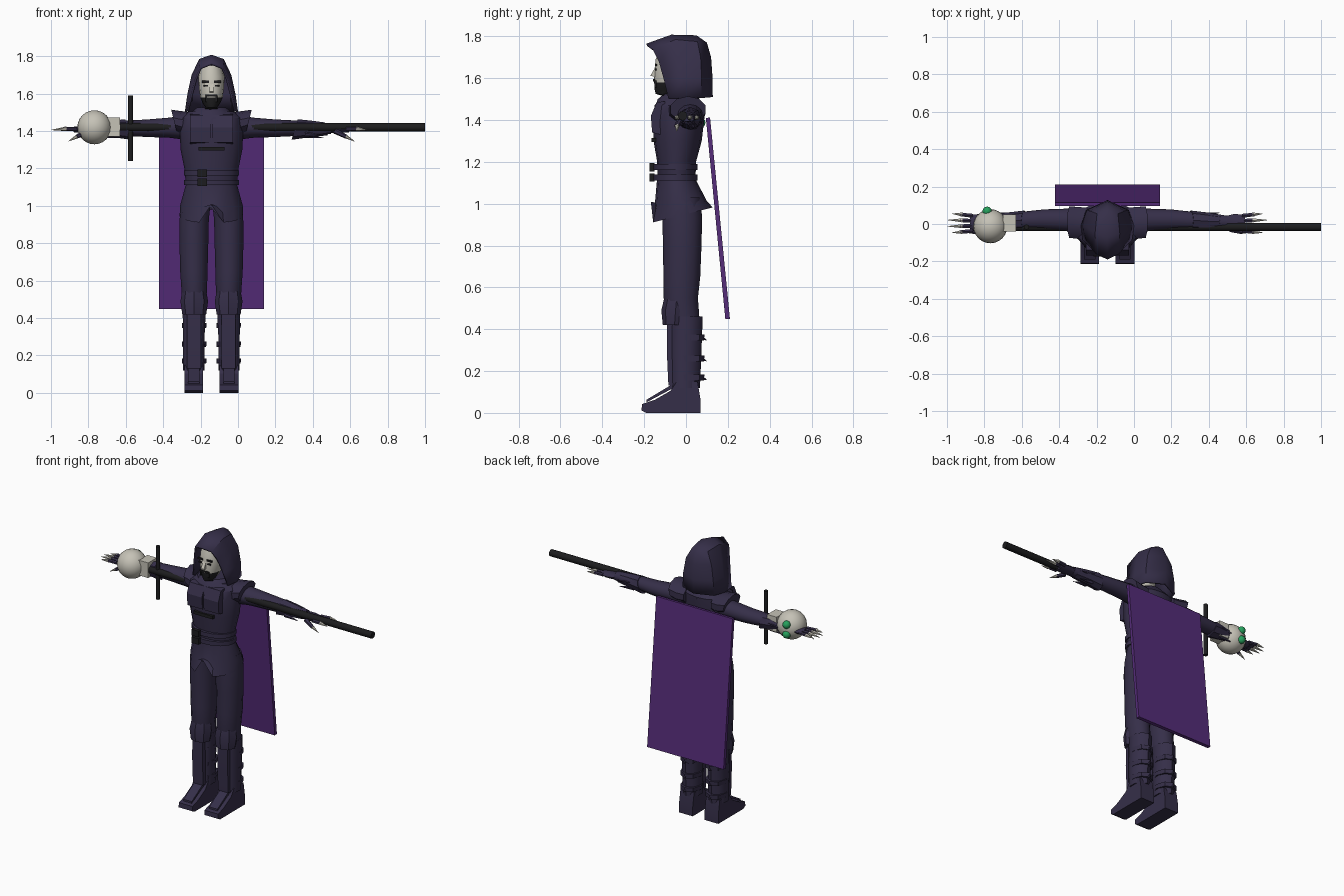
import bpy, bmesh, math
from mathutils import Vector

cube = bpy.data.objects.get("Cube")
if cube:
    bpy.data.objects.remove(cube, do_unlink=True)

CENTRE = -0.142  # x of the figure's own mirror plane


def material(name, colour):
    mat = bpy.data.materials.new(name)
    mat.use_nodes = True
    rgba = (*colour, 1)
    mat.diffuse_color = rgba
    mat.node_tree.nodes["Principled BSDF"].inputs["Base Color"].default_value = rgba
    return mat


cloth = material("dark_violet_cloth", (0.036, 0.028, 0.066))
purple = material("purple_cape", (0.09, 0.025, 0.19))
black = material("black", (0.012, 0.012, 0.013))
bone = material("pale_bone", (0.56, 0.54, 0.47))
green = material("green_gem", (0.02, 0.36, 0.11))


def finish(name, bm, mats, mirror=False, angle=38, thickness=0):
    """Turn a bmesh into an object whose origin lies on the mirror plane."""
    bmesh.ops.recalc_face_normals(bm, faces=bm.faces)
    mesh = bpy.data.meshes.new(name)
    bm.to_mesh(mesh)
    bm.free()
    for mat in mats if isinstance(mats, list) else [mats]:
        mesh.materials.append(mat)
    mesh.shade_smooth()
    mesh.set_sharp_from_angle(angle=math.radians(angle))
    obj = bpy.data.objects.new(name, mesh)
    obj.location.x = CENTRE
    bpy.context.collection.objects.link(obj)
    if mirror:
        obj.modifiers.new("Mirror", "MIRROR").use_clip = True
    if thickness:
        solid = obj.modifiers.new("Thickness", "SOLIDIFY")
        solid.thickness = thickness
    return obj


def loft(name, rings, mats, axis="Z", sides=14, mirror=False, rule=None, edit=None):
    """Skin ellipses given as (position, centre u, centre v, radius u, radius v, tilt)."""
    bm = bmesh.new()
    loops = []
    for pos, cu, cv, ru, rv, *tilt in rings:
        loop = []
        for i in range(sides):
            a = math.tau * i / sides - math.pi / 2
            u, v = ru * math.cos(a), rv * math.sin(a)
            p = pos + (tilt[0] * v if tilt else 0)
            co = (cu + u, cv + v, p) if axis == "Z" else (p, cu + u, cv + v)
            loop.append(bm.verts.new(co))
        loops.append(loop)
    for low, high in zip(loops, loops[1:]):
        for i in range(sides):
            j = (i + 1) % sides
            bm.faces.new((low[i], low[j], high[j], high[i]))
    bm.faces.new(loops[0])
    bm.faces.new(loops[-1])
    if edit:
        edit(loops)
    if rule:
        for face in bm.faces:
            face.material_index = rule(face.calc_center_median())
    return finish(name, bm, mats, mirror)


def prism(name, outline, x, width, mats, mirror=False, taper=1):
    """Extrude a side outline of (y, z) points across x."""
    bm = bmesh.new()
    ends = [[bm.verts.new((x + s * width / 2, y, z)) for y, z in outline] for s in (-1, 1)]
    for end in ends:
        bm.faces.new(end)
    n = len(outline)
    for i in range(n):
        j = (i + 1) % n
        bm.faces.new((ends[0][i], ends[0][j], ends[1][j], ends[1][i]))
    return finish(name, bm, mats, mirror, angle=25)


def rod(name, start, end, r1, r2, mat, sides=10, mirror=False):
    a, b = Vector(start), Vector(end)
    bm = bmesh.new()
    bmesh.ops.create_cone(bm, cap_ends=True, segments=sides, radius1=r1, radius2=r2, depth=(b - a).length)
    turn = (b - a).to_track_quat("Z", "Y").to_matrix().to_4x4()
    turn.translation = (a + b) / 2
    bm.transform(turn)
    return finish(name, bm, mat, mirror)


def ball(name, centre, radius, mat, segments=24):
    bm = bmesh.new()
    bmesh.ops.create_uvsphere(bm, u_segments=segments, v_segments=segments // 2, radius=radius)
    bmesh.ops.translate(bm, verts=bm.verts, vec=centre)
    return finish(name, bm, mat)


def box_outline(y0, y1, z0, z1):
    return [(y0, z0), (y1, z0), (y1, z1), (y0, z1)]


# Torso and tunic skirt with a notch cut in the front hem
loft("torso", [(1.02, 0, -.03, .14, .09), (1.1, 0, -.045, .135, .09), (1.2, 0, -.045, .145, .093),
               (1.3, 0, -.04, .165, .115), (1.4, 0, -.035, .17, .122), (1.47, 0, -.03, .165, .12),
               (1.505, 0, -.03, .12, .09)], cloth, sides=16)


def notch(loops):
    loops[0][0].co.z += .1


loft("tunic_skirt", [(.945, 0, -.02, .17, .148, .25), (1.0, 0, -.025, .168, .125, .1),
                     (1.11, 0, -.045, .138, .094)], cloth, sides=16, edit=notch)

# Belts, buckle, chest strap and chest panels
for height in (1.125, 1.175):
    loft("belt", [(height - .014, 0, -.05, .147, .106), (height + .014, 0, -.05, .147, .106)], cloth, sides=16)
    prism("belt_buckle", box_outline(-.175, -.15, height - .02, height + .02), -.05, .05, black)
prism("chest_strap", box_outline(-.165, -.13, 1.295, 1.315), 0, .14, black)
prism("chest_panel", [(-.12, 1.33), (-.162, 1.34), (-.168, 1.42), (-.14, 1.485), (-.1, 1.49)],
      .06, .11, cloth, mirror=True)
loft("collar", [(1.46, 0, -.03, .15, .12), (1.5, 0, -.035, .11, .1), (1.525, 0, -.03, .08, .075)], cloth)

# Flared shoulder guards and arms
loft("shoulder_guard", [(.1, .0, 1.44, .09, .06), (.15, .005, 1.44, .09, .065),
                        (.2, .01, 1.452, .088, .062, .25)], cloth, "X", 10, True)
loft("arm", [(.12, .015, 1.42, .07, .07), (.22, .022, 1.418, .06, .054), (.34, .024, 1.415, .054, .047),
             (.44, .02, 1.415, .047, .042), (.55, .015, 1.415, .043, .037), (.64, .01, 1.412, .034, .028)],
     cloth, "X", 12, True)
loft("bracer", [(.445, .02, 1.408, .052, .055, .3), (.53, .015, 1.412, .047, .044),
                (.61, .012, 1.412, .037, .035, -.3)], cloth, "X", 8, True)
for y, z in ((.06, 1.42), (.04, 1.375), (-.025, 1.385)):
    rod("bracer_spike", (.5, y * .8, z), (.6, y, z - .012), .014, .001, cloth, 5, True)

# Hands with clawed fingers
loft("palm", [(.62, .01, 1.412, .03, .024), (.68, .008, 1.41, .046, .02), (.735, .006, 1.408, .042, .015)],
     cloth, "X", 8, True)
for i in range(4):
    y = .044 - .027 * i
    reach = .83 + .025 * (i in (1, 2))
    rod("finger", (.72, y, 1.41), (.785, y * 1.15, 1.412), .012, .011, cloth, 6, True)
    rod("claw", (.775, y * 1.15, 1.412), (reach, y * 1.25, 1.406), .0125, .001, bone, 6, True)
rod("thumb", (.66, -.03, 1.4), (.72, -.045, 1.37), .015, .011, cloth, 6, True)
rod("thumb_claw", (.715, -.043, 1.373), (.765, -.045, 1.345), .011, .001, bone, 6, True)

# Legs, knee guards, shin plates, straps and shoes
LEG = .092
loft("trouser_leg", [(.44, LEG, -.01, .062, .075), (.55, LEG, -.025, .07, .082), (.65, LEG + .002, -.02, .075, .088),
                     (.8, LEG + .002, -.018, .079, .092), (.93, LEG, -.018, .08, .095),
                     (1.03, LEG - .012, -.02, .08, .09)], cloth, mirror=True)
loft("boot_shaft", [(.12, LEG + .002, -.005, .06, .072), (.3, LEG + .002, -.004, .06, .078),
                    (.46, LEG, 0, .066, .08)], cloth, sides=10, mirror=True)
loft("knee_guard", [(.42, LEG, -.055, .064, .056), (.49, LEG, -.05, .074, .068), (.545, LEG, -.045, .064, .06)],
     cloth, sides=8, mirror=True)
prism("shin_plate", [(-.05, .13), (-.084, .13), (-.092, .3), (-.09, .42), (-.05, .43)], LEG, .075, cloth, True)
for height in (.17, .26, .36):
    loft("boot_strap", [(height - .014, LEG, .008, .064, .078), (height + .014, LEG, .008, .066, .08)],
         cloth, sides=8, mirror=True)
    rod("strap_spike", (LEG, .07, height), (LEG, .098, height - .012), .012, .002, cloth, 5, True)
prism("shoe", [(.07, 0), (.07, .06), (.055, .15), (-.045, .15), (-.075, .105), (-.15, .062),
               (-.21, .042), (-.213, .012), (-.19, 0)], LEG + .002, .1, cloth, True)
prism("instep_plate", [(-.04, .13), (-.06, .14), (-.19, .062), (-.19, .05)], LEG + .002, .06, cloth, True)

# Head with a dark beard around the jaw
def beard_rule(c):
    return 1 if 1.515 < c.z < 1.572 and c.y < -.07 else 0


loft("head", [(1.47, 0, -.04, .06, .055), (1.515, 0, -.05, .055, .06), (1.525, 0, -.095, .03, .05),
              (1.55, 0, -.085, .048, .066), (1.58, 0, -.075, .06, .077), (1.63, 0, -.07, .067, .082),
              (1.69, 0, -.06, .07, .085), (1.75, 0, -.05, .056, .07)], [bone, black], sides=16, rule=beard_rule)
prism("nose", [(-.13, 1.66), (-.146, 1.655), (-.17, 1.612), (-.13, 1.6)], 0, .022, bone)
prism("moustache", box_outline(-.157, -.148, 1.584, 1.595), 0, .062, black)
prism("mouth_corner", box_outline(-.15, -.141, 1.555, 1.59), .028, .01, black, True)
prism("eyebrow", box_outline(-.148, -.139, 1.658, 1.669), .032, .038, black, True)
prism("eye", box_outline(-.149, -.14, 1.637, 1.646), .031, .024, black, True)

# Hood: half arches from the face opening to a ridge at the back
arches = [
    [(.132, -.085, 1.505), (.112, -.105, 1.59), (.088, -.13, 1.68), (.062, -.16, 1.74), (0, -.19, 1.765)],
    [(.142, -.01, 1.505), (.128, -.01, 1.6), (.106, -.02, 1.7), (.066, -.05, 1.785), (0, -.07, 1.808)],
    [(.115, .075, 1.505), (.11, .075, 1.6), (.094, .07, 1.7), (.056, .055, 1.775), (0, .05, 1.805)],
    [(0, .128, 1.51), (0, .127, 1.6), (0, .12, 1.7), (0, .1, 1.77), (0, .05, 1.805)],
]
bm = bmesh.new()
grid = [[bm.verts.new(p) for p in arch] for arch in arches]
for front, back in zip(grid, grid[1:]):
    for i in range(len(front) - 1):
        bm.faces.new((front[i], front[i + 1], back[i + 1], back[i]))
bmesh.ops.remove_doubles(bm, verts=bm.verts, dist=.0005)
finish("hood", bm, cloth, mirror=True, thickness=.012)

# Stiff hanging cape
prism("cape", [(.095, 1.41), (.115, 1.412), (.21, .45), (.188, .448)], 0, .56, purple)

# Long staff through both hands, crossbar and skull ornament
def local(x, y, z):
    return (x - CENTRE, y, z)


rod("staff", local(-.7, -.016, 1.42), local(1, -.016, 1.42), .022, .022, black, 12)
rod("crossbar", local(-.575, -.016, 1.24), local(-.575, -.016, 1.59), .014, .014, black, 10)
ball("skull", local(-.768, -.012, 1.42), .091, bone)
prism("skull_jaw", box_outline(-.04, .05, 1.372, 1.472), -.665 - CENTRE, .07, bone)
for z in (1.388, 1.452):
    ball("gem_eye", local(-.785, .068, z), .025, green, 16)
